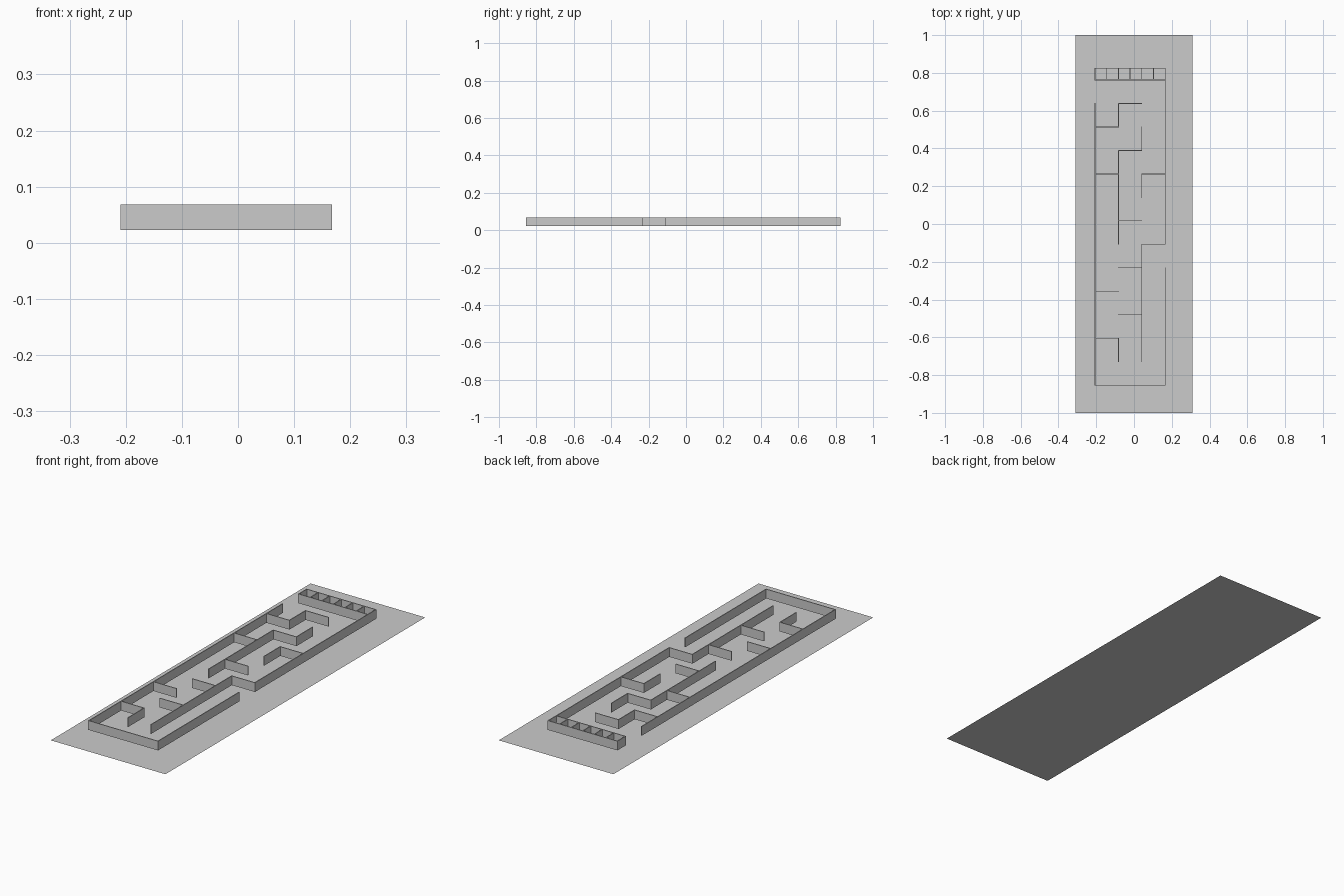
import bpy, bmesh
from mathutils import Matrix, Vector

if "Cube" in bpy.data.objects:
    bpy.data.objects.remove(bpy.data.objects["Cube"])

P = 0.1243             # maze cell size
T = 0.004              # wall thickness
X0, Y0 = -0.207, -0.8535
Z0, Z1 = 0.023, 0.068  # walls hover just above the board


def finish(bm, name):
    mesh = bpy.data.meshes.new(name)
    bm.to_mesh(mesh)
    bm.free()
    bpy.context.collection.objects.link(bpy.data.objects.new(name, mesh))


def walls(name, segments):
    """Thin upright walls between grid nodes (i0, j0, i1, j1)."""
    bm = bmesh.new()
    for i0, j0, i1, j1 in segments:
        centre = Vector((X0 + P * (i0 + i1) / 2, Y0 + P * (j0 + j1) / 2, (Z0 + Z1) / 2))
        size = (P * (i1 - i0) + T, P * (j1 - j0) + T, Z1 - Z0, 1)
        bmesh.ops.create_cube(bm, size=1, matrix=Matrix.Translation(centre) @ Matrix.Diagonal(size))
    finish(bm, name)


# flat base sheet
bm = bmesh.new()
bmesh.ops.create_grid(bm, x_segments=1, y_segments=1, size=1,
                      matrix=Matrix.Diagonal((0.309, 1, 1, 1)))
finish(bm, "base_board")

# perimeter with entry gaps on both long sides
walls("outer_walls", [(0, 0, 0, 12), (0, 0, 3, 0), (3, 0, 3, 5), (3, 6, 3, 13)])

# maze partitions
walls("inner_walls", [
    (1, 12, 2, 12), (1, 11, 1, 12), (0, 11, 1, 11),
    (2, 10, 2, 11), (1, 10, 2, 10), (1, 6, 1, 10), (0, 9, 1, 9),
    (2, 9, 3, 9), (2, 8, 2, 9), (1, 7, 2, 7), (2, 6, 3, 6),
    (2, 1, 2, 6), (1, 5, 2, 5), (0, 4, 1, 4), (1, 3, 2, 3),
    (0, 2, 1, 2), (1, 1, 1, 2)])

# row of small bins along the back
walls("bin_row", [(0, 13, 3, 13), (0, 13.5, 3, 13.5)]
      + [(k / 2, 13, k / 2, 13.5) for k in range(7)])
